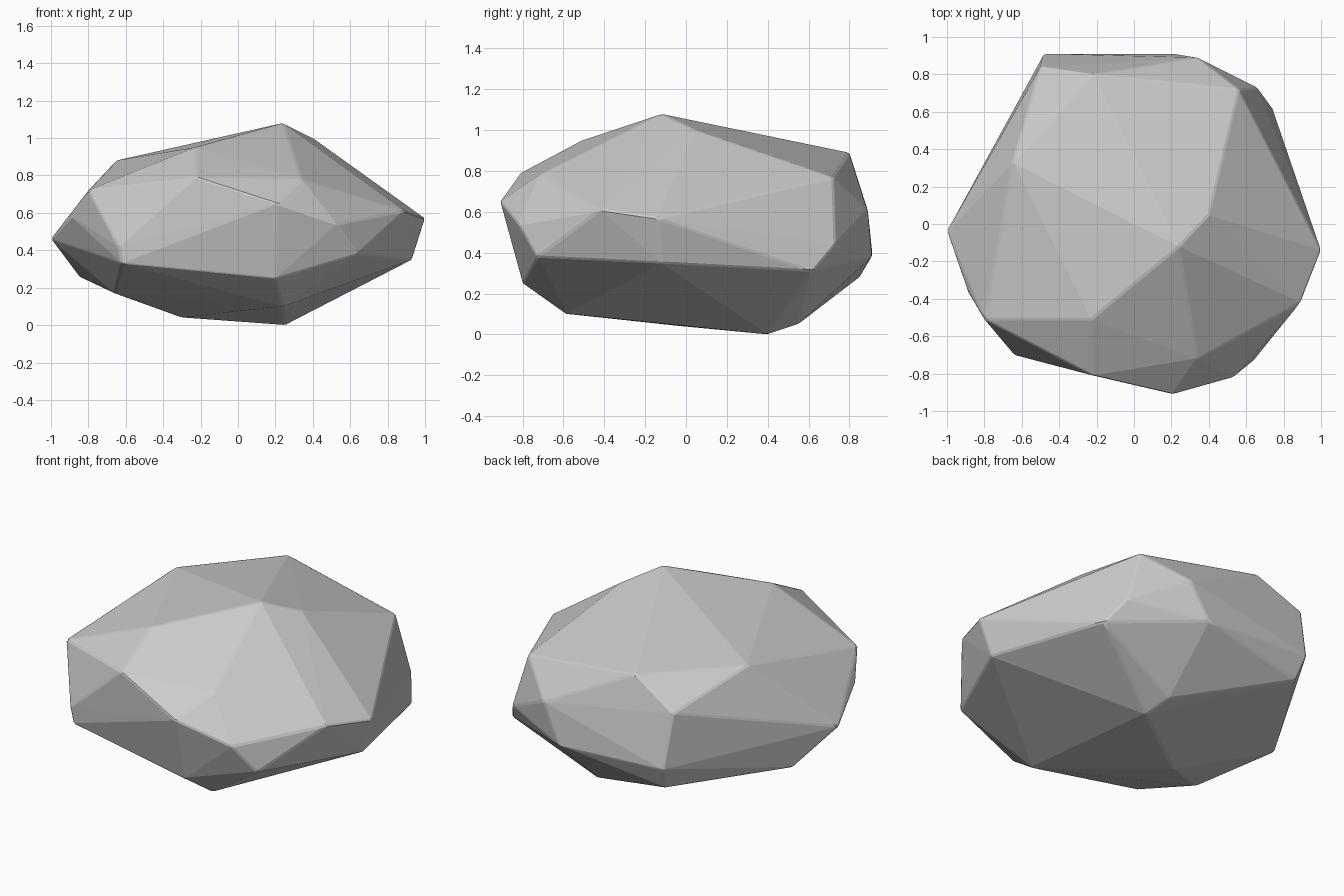
import bpy
import bmesh
import math

# Corner points of the boulder, grouped by region
crown = [(0.24, -0.12, 1.08), (0.40, 0.05, 1.0), (-0.23, -0.51, 0.95),
         (-0.65, 0.33, 0.88), (-0.22, 0.80, 0.89), (0.56, 0.72, 0.77),
         (-0.80, -0.51, 0.72), (-0.50, 0.84, 0.74)]
front = [(-0.22, -0.81, 0.79), (0.34, -0.72, 0.78), (0.21, -0.91, 0.65),
         (0.53, -0.82, 0.54), (0.64, -0.73, 0.38), (0.20, -0.80, 0.25),
         (-0.62, -0.70, 0.33), (-0.64, -0.70, 0.42)]
sides = [(-1.0, -0.04, 0.46), (-0.89, -0.36, 0.58), (0.89, -0.42, 0.61),
         (1.0, -0.14, 0.57), (0.93, -0.12, 0.35), (0.74, 0.62, 0.31),
         (0.66, 0.73, 0.44)]
back = [(0.34, 0.89, 0.61), (0.22, 0.91, 0.38), (-0.48, 0.91, 0.42),
        (-0.45, 0.85, 0.28)]
base = [(0.25, 0.40, 0.0), (0.21, 0.55, 0.05), (0.24, -0.59, 0.10),
        (-0.30, -0.02, 0.04), (-0.66, -0.25, 0.17), (-0.85, 0.19, 0.26)]

# Boulder: a faceted hull stretched around the corners
bm = bmesh.new()
for p in crown + front + sides + back + base:
    bm.verts.new(p)
hull = bmesh.ops.convex_hull(bm, input=bm.verts[:])
loose = {v for v in hull["geom_interior"] + hull["geom_unused"]
         if isinstance(v, bmesh.types.BMVert)}
bmesh.ops.delete(bm, geom=list(loose), context='VERTS')
bmesh.ops.recalc_face_normals(bm, faces=bm.faces[:])
mesh = bpy.data.meshes.new("boulder")
bm.to_mesh(mesh)
bm.free()
boulder = bpy.data.objects.new("boulder", mesh)
bpy.context.collection.objects.link(boulder)

# Slightly worn edges
worn = boulder.modifiers.new("worn_edges", 'BEVEL')
worn.width = 0.008
worn.segments = 1
worn.limit_method = 'ANGLE'
worn.angle_limit = math.radians(15)

# Stone colour
stone = bpy.data.materials.new("grey_stone")
stone.diffuse_color = (0.6, 0.6, 0.6, 1)
mesh.materials.append(stone)
